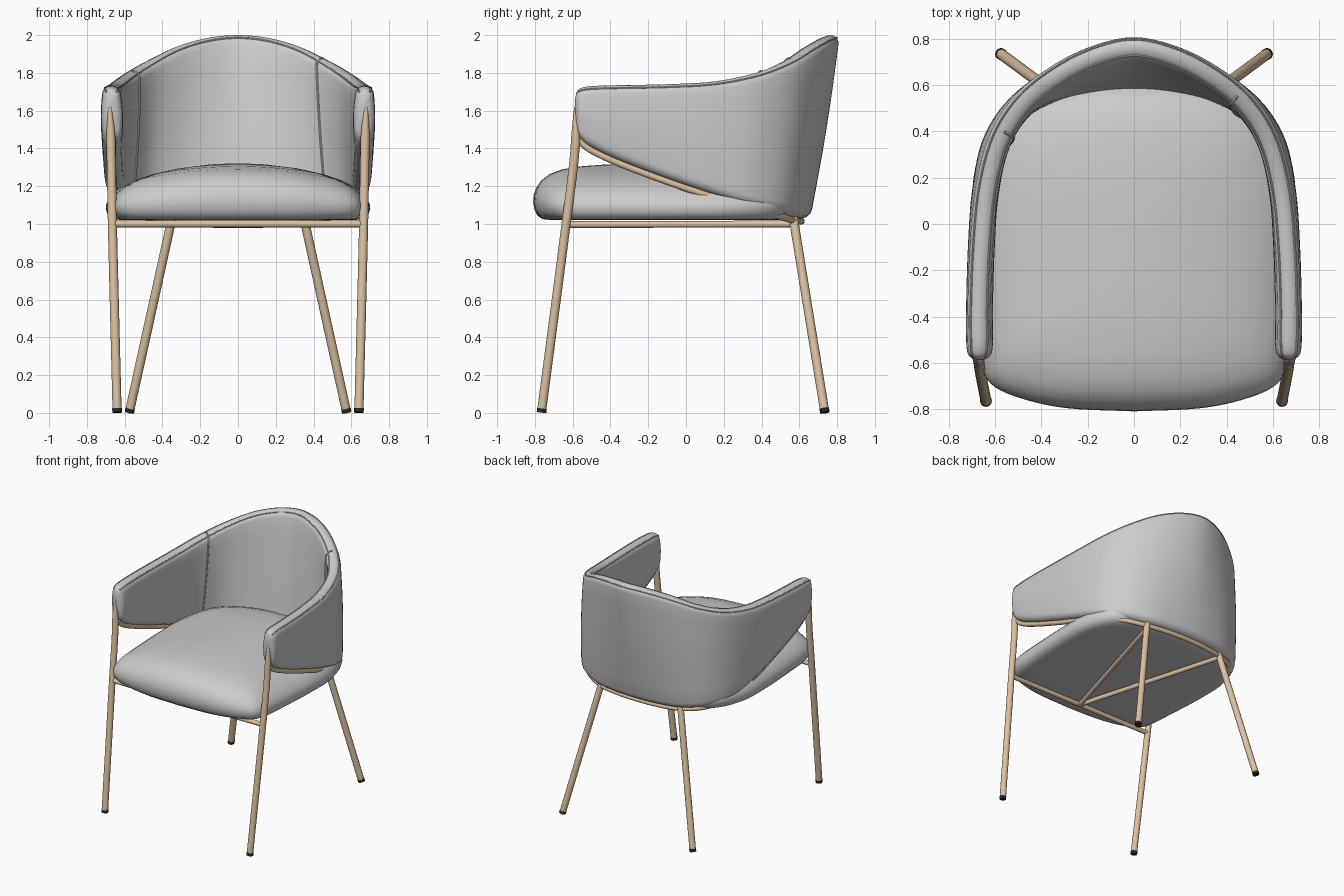
import bpy, bmesh, math
from mathutils import Vector

if "Cube" in bpy.data.objects:
    bpy.data.objects.remove(bpy.data.objects["Cube"])

wood = bpy.data.materials.new("wood")
wood.diffuse_color = (0.72, 0.54, 0.36, 1)
wood.use_nodes = True
wood.node_tree.nodes["Principled BSDF"].inputs["Base Color"].default_value = wood.diffuse_color
black = bpy.data.materials.new("rubber")
black.diffuse_color = (0.02, 0.02, 0.02, 1)
black.use_nodes = True
black.node_tree.nodes["Principled BSDF"].inputs["Base Color"].default_value = black.diffuse_color


def spline(pts, n):
    """Chord-spaced smooth curve through points of any dimension."""
    pts = [Vector(p) for p in pts]
    t = [0.0]
    for a, b in zip(pts, pts[1:]):
        t.append(t[-1] + (b - a).length)
    last = len(pts) - 1

    def slope(i):
        lo, hi = max(i - 1, 0), min(i + 1, last)
        return (pts[hi] - pts[lo]) / (t[hi] - t[lo])

    out = []
    for i in range(last):
        h = t[i + 1] - t[i]
        m0, m1 = slope(i) * h, slope(i + 1) * h
        for k in range(n):
            u = k / n
            out.append(pts[i] * (2*u**3 - 3*u*u + 1) + m0 * (u**3 - 2*u*u + u)
                       + pts[i + 1] * (3*u*u - 2*u**3) + m1 * (u**3 - u*u))
    return out + [pts[-1]]


def loft(name, rings, mat=None):
    """Skin closed rings, cap both ends."""
    bm = bmesh.new()
    vs = [[bm.verts.new(p) for p in r] for r in rings]
    n = len(vs[0])
    for a, b in zip(vs, vs[1:]):
        for i in range(n):
            j = (i + 1) % n
            bm.faces.new((a[i], a[j], b[j], b[i]))
    bm.faces.new(vs[0])
    bm.faces.new(vs[-1])
    bmesh.ops.recalc_face_normals(bm, faces=bm.faces)
    me = bpy.data.meshes.new(name)
    bm.to_mesh(me)
    bm.free()
    ob = bpy.data.objects.new(name, me)
    bpy.context.collection.objects.link(ob)
    if mat:
        me.materials.append(mat)
    bpy.ops.object.select_all(action='DESELECT')
    ob.select_set(True)
    bpy.context.view_layer.objects.active = ob
    bpy.ops.object.shade_smooth_by_angle(angle=math.radians(40))
    return ob


def tube(name, pts, radii, mat=None, sides=16):
    pts = [Vector(p) for p in pts]
    if not isinstance(radii, (list, tuple)):
        radii = [radii] * len(pts)
    chord = (pts[-1] - pts[0]).normalized()
    ref = Vector((1, 0, 0)) if abs(chord.z) > 0.7 else Vector((0, 0, 1))
    rings = []
    for i, p in enumerate(pts):
        d = (pts[min(i + 1, len(pts) - 1)] - pts[max(i - 1, 0)]).normalized()
        u = d.cross(ref).normalized()
        v = d.cross(u)
        rings.append([p + (u * math.cos(a) + v * math.sin(a)) * radii[i]
                      for a in (2 * math.pi * k / sides for k in range(sides))])
    return loft(name, rings, mat)


# Seat cushion: domed rings of one outline
half = [(0, -0.81), (0.3, -0.795), (0.5, -0.75), (0.62, -0.69), (0.66, -0.6), (0.68, -0.4),
        (0.7, 0), (0.685, 0.25), (0.59, 0.47), (0.38, 0.58), (0, 0.62)]
outline = spline(half + [(-x, y) for x, y in half[-2::-1]], 5)[:-1]
layers = [(0.02, 0), (0.5, 0), (0.85, 0), (0.93, 0.02), (0.97, 0.09), (0.99, 0.19), (1, 0.32),
          (0.995, 0.45), (0.975, 0.58), (0.94, 0.7), (0.88, 0.81), (0.78, 0.9), (0.65, 0.95),
          (0.45, 0.985), (0.2, 1), (0.02, 1)]
rings = []
for s, f in layers:
    ring = []
    for p in outline:
        x, y = p.x * s, -0.1 + (p.y + 0.1) * s
        ring.append(Vector((x, y, 1.02 + f * 0.3 * (1 - 0.33 * (x / 0.68) ** 2))))
    rings.append(ring)
loft("seat", rings)

# Wraparound shell: bottom edge xyz, top edge xyz, half thickness; arm tip to back centre
W = 0.05
st = [(0.665, -0.588, 1.57, 0.67, -0.588, 1.66, 0.01),
      (0.665, -0.58, 1.52, 0.67, -0.578, 1.70, 0.03),
      (0.665, -0.56, 1.455, 0.67, -0.555, 1.72, 0.045),
      (0.665, -0.5, 1.405, 0.67, -0.5, 1.73, W),
      (0.665, -0.35, 1.335, 0.67, -0.35, 1.735, W),
      (0.66, -0.1, 1.24, 0.66, -0.1, 1.74, W),
      (0.65, 0.12, 1.165, 0.635, 0.15, 1.755, W),
      (0.615, 0.33, 1.10, 0.575, 0.37, 1.80, W),
      (0.52, 0.48, 1.06, 0.47, 0.53, 1.865, W),
      (0.36, 0.565, 1.035, 0.32, 0.65, 1.94, W),
      (0.18, 0.6, 1.03, 0.16, 0.73, 1.985, W),
      (0, 0.61, 1.03, 0, 0.765, 2.0, W)]
st += [(-s[0], s[1], s[2], -s[3], s[4], s[5], s[6]) for s in st[-2::-1]]
path = spline(st, 6)
low = [Vector(p[0:3]) for p in path]
top = [Vector(p[3:6]) for p in path]


def outward(line, i):
    d = line[min(i + 1, len(line) - 1)] - line[max(i - 1, 0)]
    return Vector((d.y, -d.x, 0)).normalized()


shell = []
for i, (b, t) in enumerate(zip(low, top)):
    w = path[i][6]
    up = (t - b).normalized()
    nb, nt = outward(low, i), outward(top, i)
    b0, t0 = b + up * w, t - up * w
    arc = [math.pi * k / 8 for k in range(9)]
    ring = [t0 + (nt * math.cos(a) + up * math.sin(a)) * w for a in arc]
    side = [k / 8 for k in range(1, 8)]

    def wall(s, sign):
        n = nb.lerp(nt, s)
        return b0.lerp(t0, s) + n * sign * (w + 0.16 * w * math.sin(math.pi * s))
    ring += [wall(s, -1) for s in reversed(side)]
    ring += [b0 - (nb * math.cos(a) + up * math.sin(a)) * w for a in arc]
    ring += [wall(s, 1) for s in side]
    shell.append(ring)
loft("backrest_shell", shell)

# Upholstery piping along the rim and two inner seams
for name, k in (("outer_piping", 2), ("inner_piping", 6)):
    tube(name, [r[k] for r in shell[8:-8]], 0.005, sides=8)
for x in (-0.53, 0.42):
    col = min(shell, key=lambda r: abs(r[6].x - x))
    tube("inner_seam", col[4:17], 0.007, sides=8)

# Wooden rail under the shell edge
rail = [p - Vector((0, 0, 0.015)) for p in low[11:-11]]
tube("shell_rail", rail, 0.018, wood)

# Legs, feet and seat braces on both sides
for sx in (1, -1):
    def m(x, y, z):
        return Vector((sx * x, y, z))
    front = spline([m(0.64, -0.765, 0.004), m(0.665, -0.635, 1.0), m(0.672, -0.587, 1.4),
                    m(0.678, -0.583, 1.63)], 6)
    tube("front_leg", front, [0.024] * 13 + [0.025, 0.023, 0.02, 0.016, 0.012, 0.005], wood)
    back = [m(0.575, 0.735, 0.004), m(0.345, 0.565, 1.05)]
    tube("back_leg", back, 0.024, wood)
    for name, a, b in (("front_foot", front[0], front[6]), ("back_foot", back[0], back[1])):
        d = (b - a).normalized()
        tube(name, [a - d * 0.002, a + d * 0.02], 0.0255, black)
    tube("seat_brace", [m(0, -0.63, 0.997), m(0.347, 0.567, 1.0)], 0.018, wood)

# Front crossbar
tube("front_rail", [(-0.665, -0.635, 1.0), (0.665, -0.635, 1.0)], 0.018, wood)
